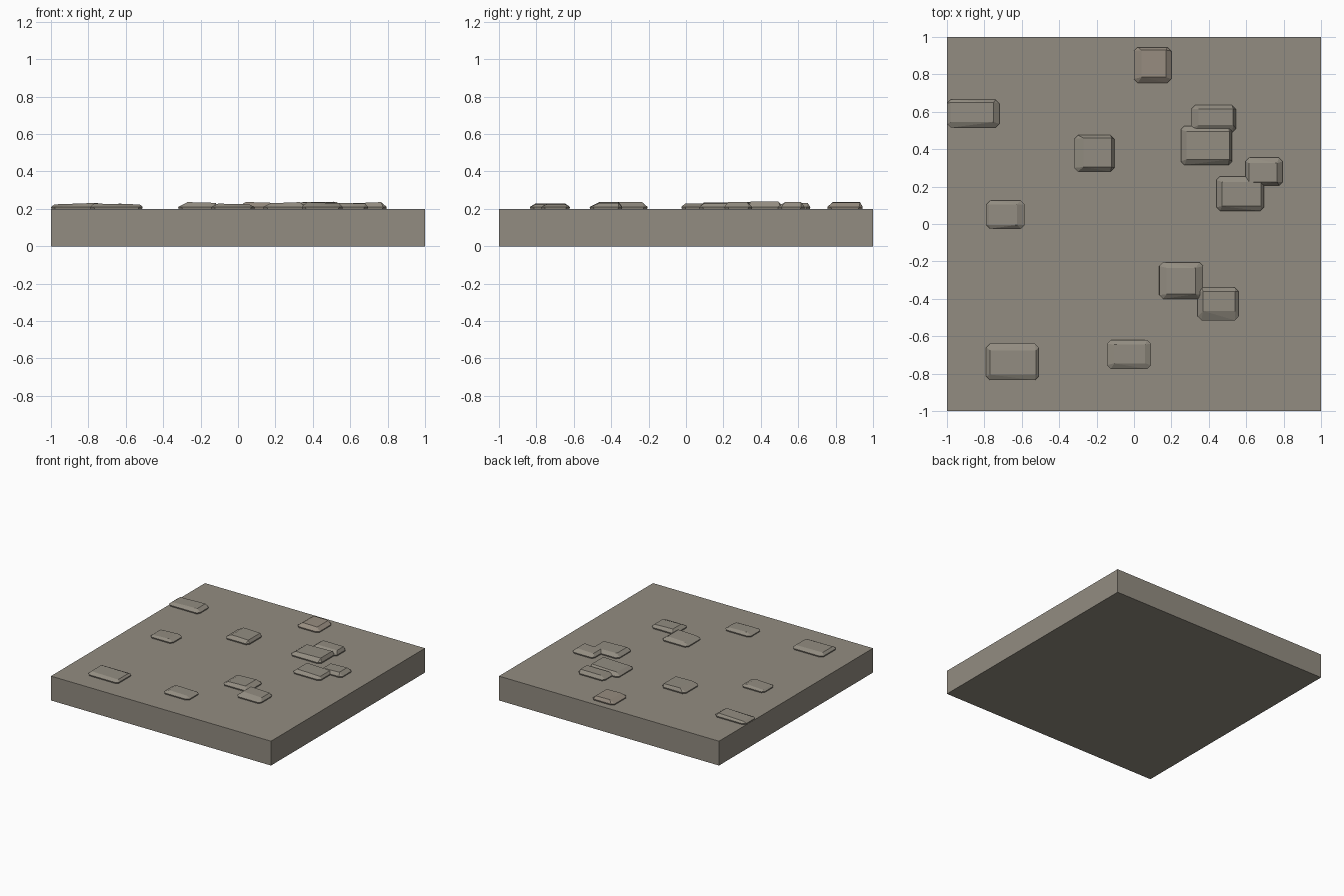
import bpy, bmesh

cube = bpy.data.objects.get("Cube")
if cube:
    bpy.data.objects.remove(cube)


def make_material(name, colour):
    mat = bpy.data.materials.new(name)
    mat.use_nodes = True
    rgba = (*colour, 1.0)
    mat.diffuse_color = rgba
    mat.node_tree.nodes["Principled BSDF"].inputs["Base Color"].default_value = rgba
    return mat


def add_object(name, bm, mat):
    mesh = bpy.data.meshes.new(name)
    bm.to_mesh(mesh)
    bm.free()
    mesh.materials.append(mat)
    obj = bpy.data.objects.new(name, mesh)
    bpy.context.collection.objects.link(obj)
    return obj


SLAB_TOP = 0.2
grey_stone = make_material("warm grey stone", (0.29, 0.265, 0.22))
brown_stone = make_material("brownish stone", (0.31, 0.265, 0.215))

# Square ground slab
bm = bmesh.new()
bmesh.ops.create_cube(bm, size=1.0)
bmesh.ops.scale(bm, vec=(2, 2, SLAB_TOP), verts=bm.verts)
bmesh.ops.translate(bm, vec=(0, 0, SLAB_TOP / 2), verts=bm.verts)
add_object("ground_slab", bm, grey_stone)


def ring(x0, x1, y0, y1, z, cut):
    """Rectangle with its four corners cut off."""
    return [(x, y, z)
            for cx, sx in ((x0, cut), (x1, -cut))
            for cy, sy in ((y0, cut), (y1, -cut))
            for x, y in ((cx + sx, cy), (cx, cy + sy))]


def cobble(name, outline, insets, heights, mat):
    """Faceted stone: vertical skirt, sloped shoulders, tilted flat top."""
    x0, x1, y0, y1 = outline
    left, right, front, back = insets
    points = ring(x0 + 0.005, x1 - 0.005, y0 + 0.005, y1 - 0.005, SLAB_TOP - 0.01, 0.02)
    points += ring(x0, x1, y0, y1, SLAB_TOP + 0.01, 0.02)
    for x, h in ((x0 + left, heights[0]), (x1 - right, heights[1])):
        for y in (y0 + front, y1 - back):
            points.append((x, y, SLAB_TOP + h))
    bm = bmesh.new()
    verts = [bm.verts.new(p) for p in points]
    hull = bmesh.ops.convex_hull(bm, input=verts)
    loose = [g for g in hull["geom_interior"] if isinstance(g, bmesh.types.BMVert)]
    bmesh.ops.delete(bm, geom=loose, context="VERTS")
    bmesh.ops.dissolve_limit(bm, angle_limit=0.02, verts=bm.verts, edges=bm.edges)
    bmesh.ops.recalc_face_normals(bm, faces=bm.faces)
    add_object(name, bm, mat)


# Outline (x0, x1, y0, y1), top insets (left, right, front, back), rise (left, right)
cobbles = {
    "back_middle": ((0, .2, .755, .945), (.04, .03, .03, .015), (.036, .034)),
    "back_right": ((-1, -.72, .515, .665), (.02, .03, .03, .015), (.024, .032)),
    "middle": ((-.32, -.105, .28, .475), (.05, .015, .025, .015), (.036, .032)),
    "back_left_small": ((.305, .545, .49, .635), (.04, .015, .04, .02), (.036, .036)),
    "back_left_large": ((.25, .525, .315, .525), (.03, .015, .03, .03), (.032, .038)),
    "left_small": ((.595, .795, .205, .355), (.02, .03, .02, .03), (.03, .036)),
    "left_large": ((.44, .695, .07, .255), (.03, .015, .025, .03), (.034, .028)),
    "right": ((-.79, -.585, -.025, .125), (.015, .04, .02, .02), (.02, .028)),
    "front_left_large": ((.135, .37, -.4, -.205), (.04, .04, .025, .03), (.03, .036)),
    "front_left_small": ((.34, .56, -.515, -.34), (.03, .02, .05, .02), (.036, .03)),
    "front_right": ((-.79, -.51, -.835, -.64), (.02, .015, .03, .035), (.028, .024)),
    "front_middle": ((-.145, .09, -.775, -.62), (.04, .03, .03, .025), (.028, .024)),
}
for place, shape in cobbles.items():
    mat = brown_stone if place == "back_middle" else grey_stone
    cobble(place + "_cobble", *shape, mat)
